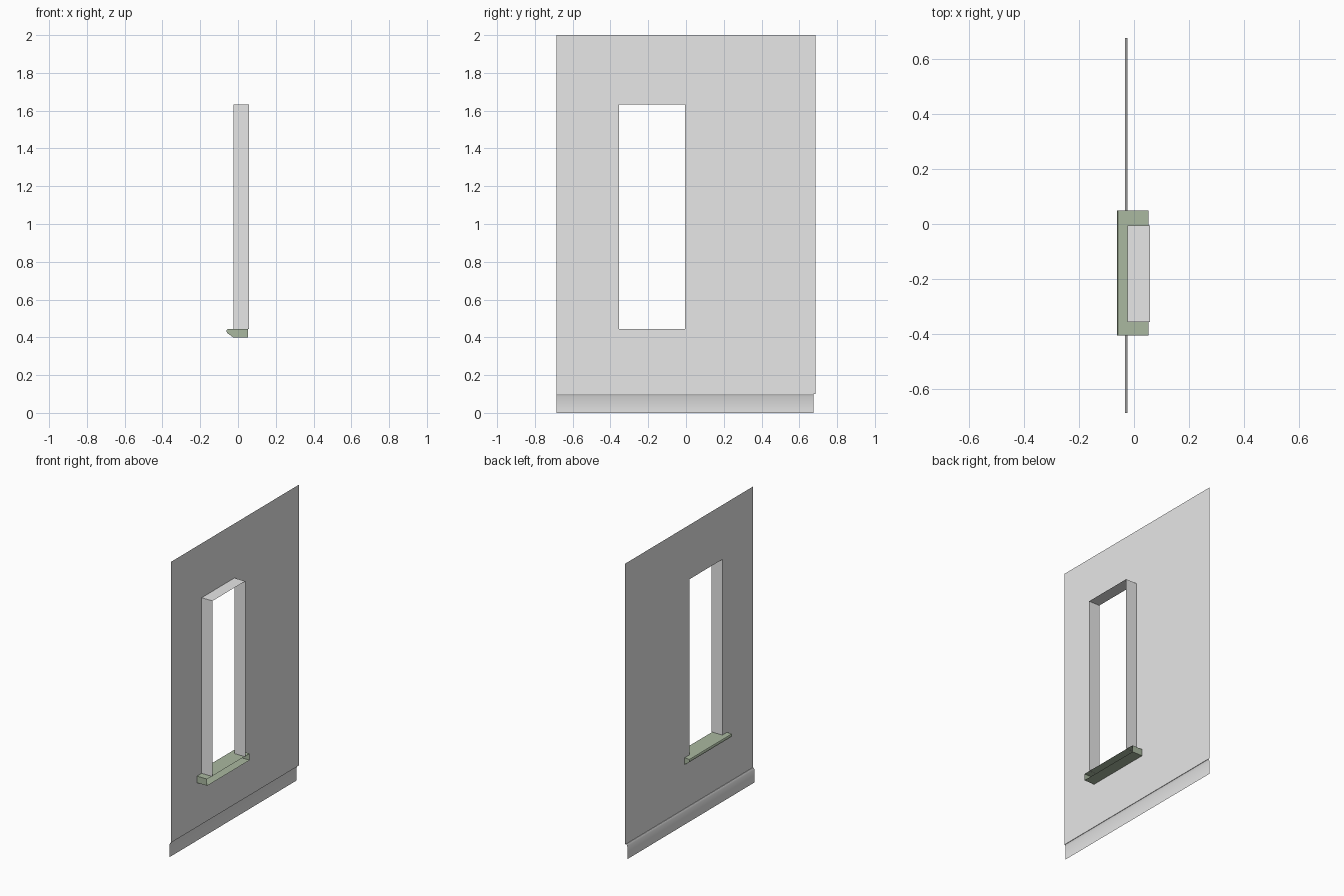
import bpy, bmesh, math

if "Cube" in bpy.data.objects:
    bpy.data.objects.remove(bpy.data.objects["Cube"])


def material(name, rgb):
    m = bpy.data.materials.new(name)
    m.diffuse_color = (*rgb, 1.0)
    m.use_nodes = True
    m.node_tree.nodes["Principled BSDF"].inputs["Base Color"].default_value = m.diffuse_color
    return m


GREY = material("plaster_grey", (0.8, 0.8, 0.8))
GREEN = material("sage_green", (0.40, 0.48, 0.353))


def finish(name, verts, faces, mat, smooth=False):
    mesh = bpy.data.meshes.new(name)
    mesh.from_pydata(verts, [], faces)
    mesh.materials.append(mat)
    obj = bpy.data.objects.new(name, mesh)
    bpy.context.collection.objects.link(obj)
    if smooth:
        bpy.ops.object.select_all(action='DESELECT')
        obj.select_set(True)
        bpy.context.view_layer.objects.active = obj
        bpy.ops.object.shade_smooth_by_angle(angle=math.radians(40))
    return obj


def sweep_y(name, profile, y0, y1, mat, caps=False, smooth=False):
    """Sweep an open (x, z) profile along y, optionally closing the ends."""
    n = len(profile)
    verts = [(x, y, z) for y in (y0, y1) for x, z in profile]
    faces = [(i, i + 1, n + i + 1, n + i) for i in range(n - 1)]
    if caps:
        faces += [tuple(reversed(range(n))), tuple(range(n, 2 * n))]
    return finish(name, verts, faces, mat, smooth)


WALL_X = -0.023
Y0, Y1, Z0, Z1 = -0.355, -0.005, 0.443, 1.632   # window opening


def rect(y0, y1, z0, z1, x):
    return [(x, y0, z0), (x, y1, z0), (x, y1, z1), (x, y0, z1)]


# wall sheet: four quads around the opening, facing the room (-x)
finish("wall_panel",
       rect(-0.685, 0.685, 0.1, 2.0, WALL_X) + rect(Y0, Y1, Z0, Z1, WALL_X),
       [(i, i + 4, (i + 1) % 4 + 4, (i + 1) % 4) for i in range(4)], GREY)

# window reveal: two sides and a top, open at the sill
jamb = [(Y0, Z0), (Y0, Z1), (Y1, Z1), (Y1, Z0)]
finish("window_reveal",
       [(x, y, z) for x in (WALL_X, 0.058) for y, z in jamb],
       [(i, i + 1, i + 5, i + 4) for i in range(3)], GREY)

# sill with a rounded nose, hollow and open at the back
sill = [(0.053, 0.444), (-0.052, 0.444), (-0.058, 0.442), (-0.061, 0.436),
        (-0.060, 0.428), (-0.055, 0.421), (-0.024, 0.399), (0.053, 0.399)]
sweep_y("window_sill", sill, -0.405, 0.049, GREEN, caps=True)

# skirting board with a sloped top edge
skirting = [(WALL_X, 0.1), (-0.026, 0.1), (-0.033, 0.087), (-0.033, 0.0)]
sweep_y("skirting_board", skirting, -0.685, 0.675, GREY, smooth=True)
